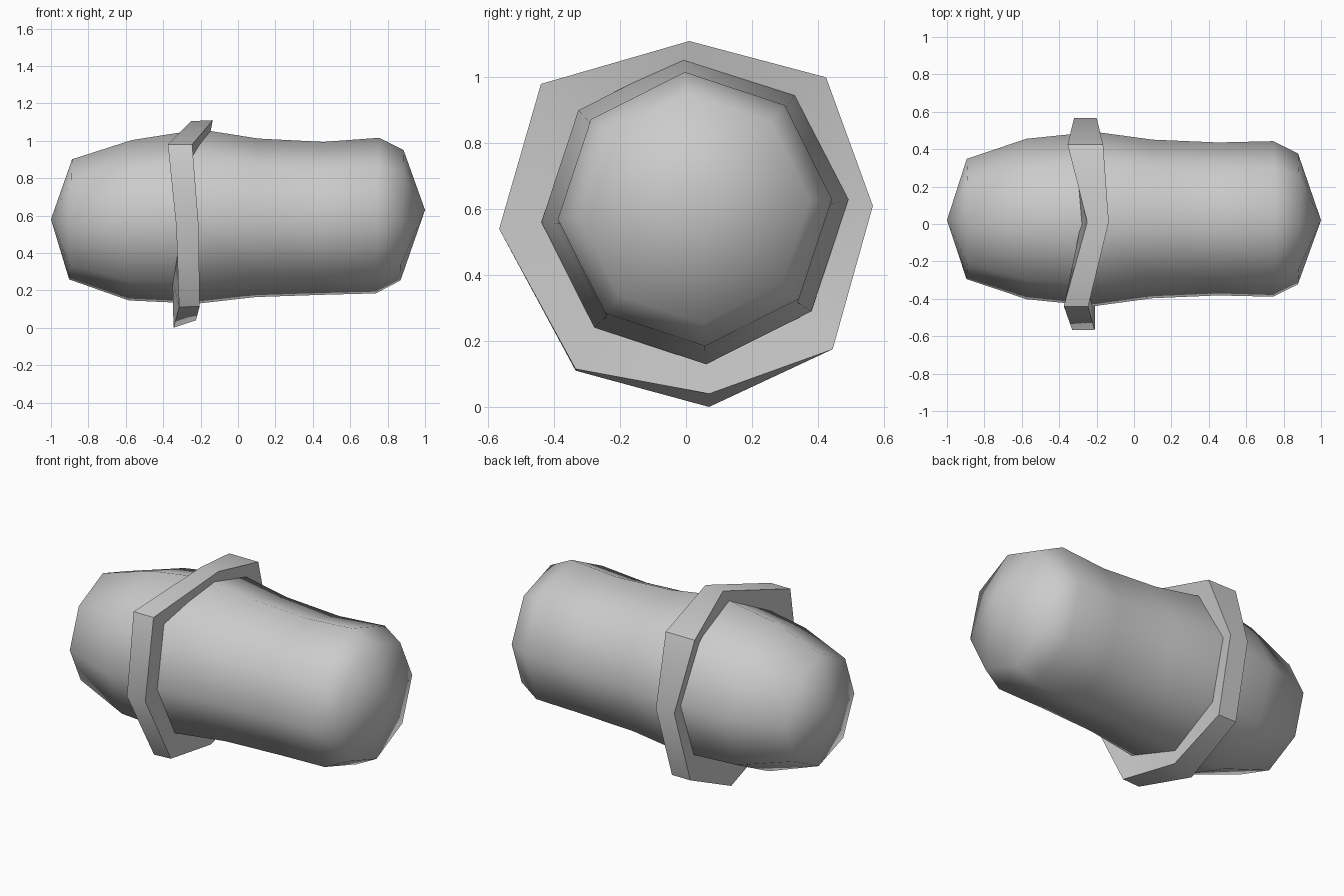
import bpy, math

if "Cube" in bpy.data.objects:
    bpy.data.objects.remove(bpy.data.objects["Cube"])

SIDES = 8
TWIST = math.radians(4.2)


def make_object(name, verts, faces, angle):
    mesh = bpy.data.meshes.new(name)
    mesh.from_pydata(verts, [], faces)
    mesh.update()
    obj = bpy.data.objects.new(name, mesh)
    bpy.context.collection.objects.link(obj)
    bpy.ops.object.select_all(action='DESELECT')
    obj.select_set(True)
    bpy.context.view_layer.objects.active = obj
    bpy.ops.object.mode_set(mode='EDIT')
    bpy.ops.mesh.select_all(action='SELECT')
    bpy.ops.mesh.normals_make_consistent(inside=False)
    bpy.ops.object.mode_set(mode='OBJECT')
    bpy.ops.object.shade_smooth_by_angle(angle=math.radians(angle))
    return obj


def bridge(a, b):
    # quads between two rings starting at vertex indices a and b
    return [(a + i, a + (i + 1) % SIDES, b + (i + 1) % SIDES, b + i)
            for i in range(SIDES)]


# Body: eight-sided loft along x (x, centre z, radius) with pointed ends
stations = [(-0.895, 0.58, 0.322), (-0.575, 0.575, 0.43), (-0.21, 0.595, 0.467),
            (0.10, 0.588, 0.425), (0.45, 0.585, 0.41), (0.745, 0.60, 0.417),
            (0.877, 0.602, 0.35)]
verts, faces = [], []
for k, (x, cz, r) in enumerate(stations):
    for i in range(SIDES):
        a = TWIST + i * math.tau / SIDES
        lean = 0.008 * math.sin(a)
        verts.append((x + lean, 0.027 + r * math.cos(a), cz + r * math.sin(a)))
    if k:
        faces += bridge((k - 1) * SIDES, k * SIDES)
left, right = len(verts), len(verts) + 1
verts += [(-1.0, 0.02, 0.58), (1.0, 0.02, 0.63)]
last = (len(stations) - 1) * SIDES
for i in range(SIDES):
    j = (i + 1) % SIDES
    faces += [(left, j, i), (right, last + i, last + j)]
make_object("body", verts, faces, 80)

# Band: uneven octagonal collar (y, z left, z right, x left, x right, inner x left)
band = [(0.567, 0.61, 0.61, -0.32, -0.20, -0.30),
        (0.425, 1.00, 1.00, -0.355, -0.165, -0.31),
        (0.010, 1.105, 1.11, -0.25, -0.135, -0.285),
        (-0.44, 0.98, 0.98, -0.375, -0.245, -0.33),
        (-0.567, 0.54, 0.54, -0.33, -0.21, -0.30),
        (-0.335, 0.11, 0.115, -0.315, -0.205, -0.35),
        (0.07, 0.0, 0.04, -0.345, -0.225, -0.32),
        (0.445, 0.175, 0.175, -0.34, -0.22, -0.31)]
outer_l = [(xl, y, zl) for y, zl, zr, xl, xr, xi in band]
outer_r = [(xr, y, zr) for y, zl, zr, xl, xr, xi in band]
inner_l, inner_r = [], []
for i, (y, zl, zr, xl, xr, xi) in enumerate(band):
    a = TWIST + i * math.tau / SIDES
    iy, iz = 0.027 + 0.445 * math.cos(a), 0.59 + 0.445 * math.sin(a)
    inner_l.append((xi, iy, iz))
    inner_r.append((xr - 0.015, iy, iz))
verts = outer_l + outer_r + inner_r + inner_l
faces = []
for k in range(4):
    faces += bridge(k * SIDES, ((k + 1) % 4) * SIDES)
make_object("band", verts, faces, 50)
